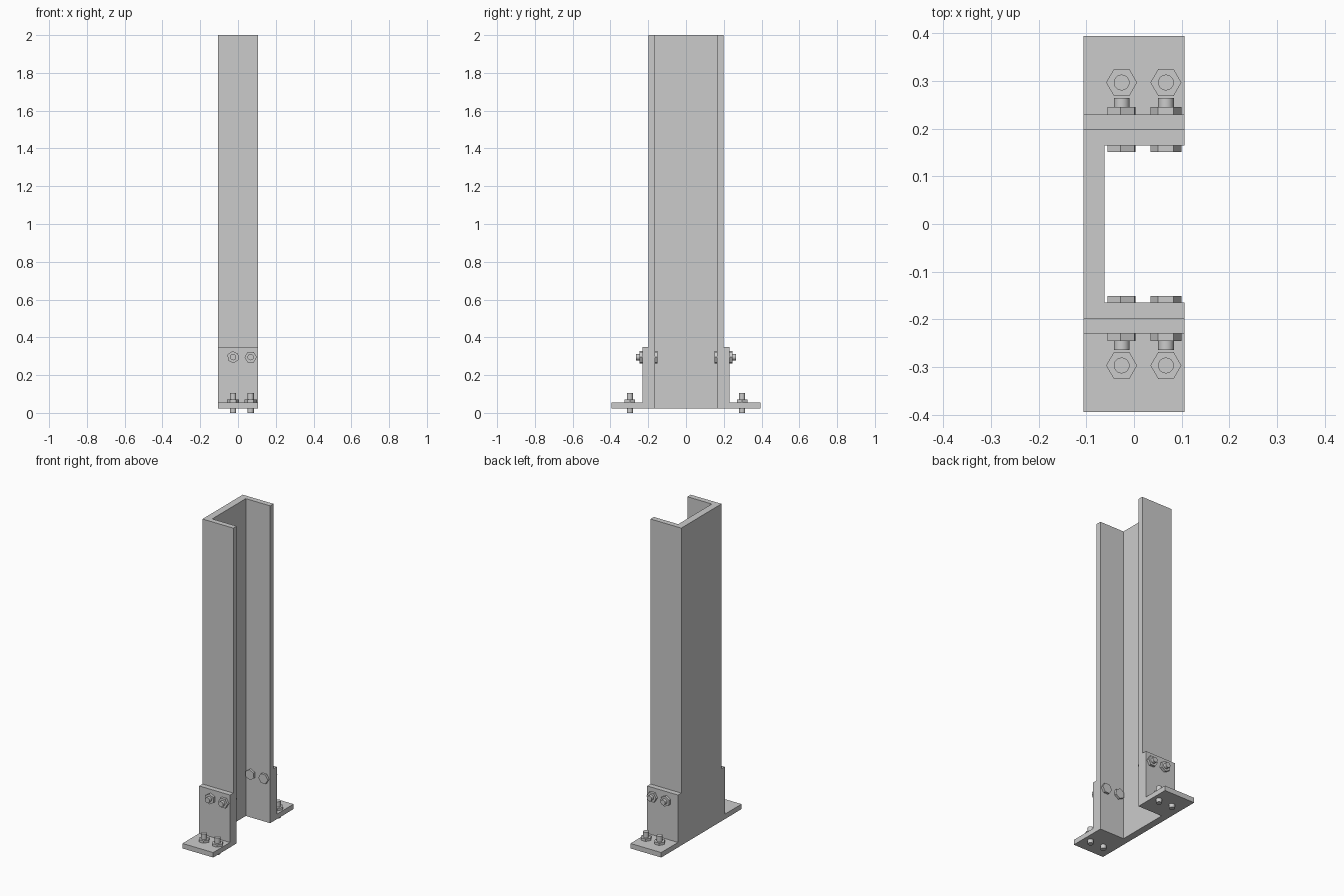
import bpy, bmesh
from math import cos, sin, tau, radians

if "Cube" in bpy.data.objects:
    bpy.data.objects.remove(bpy.data.objects["Cube"])

def prism(name, pts, axis, a, b, smooth=False):
    """Extrude a 2D profile from a to b along the given axis."""
    place = {'X': lambda u, v, w: (w, u, v),
             'Y': lambda u, v, w: (u, w, v),
             'Z': lambda u, v, w: (u, v, w)}[axis]
    bm = bmesh.new()
    lo = [bm.verts.new(place(u, v, a)) for u, v in pts]
    hi = [bm.verts.new(place(u, v, b)) for u, v in pts]
    bm.faces.new(lo)
    bm.faces.new(hi)
    n = len(pts)
    for i in range(n):
        j = (i + 1) % n
        bm.faces.new((lo[i], lo[j], hi[j], hi[i]))
    bmesh.ops.recalc_face_normals(bm, faces=bm.faces)
    me = bpy.data.meshes.new(name)
    bm.to_mesh(me)
    bm.free()
    ob = bpy.data.objects.new(name, me)
    bpy.context.collection.objects.link(ob)
    if smooth:
        bpy.ops.object.select_all(action='DESELECT')
        bpy.context.view_layer.objects.active = ob
        ob.select_set(True)
        bpy.ops.object.shade_smooth_by_angle(angle=radians(40))
    return ob

def ngon(cx, cy, r, n, turn=0):
    return [(cx + r * cos(tau * i / n + radians(turn)),
             cy + r * sin(tau * i / n + radians(turn))) for i in range(n)]

HX = 0.106                      # half width in x
FI, FO, BO = 0.165, 0.198, 0.23  # flange inner, flange outer, bracket outer
Z0, ZP = 0.024, 0.055           # plate bottom and top
NUT_R, ROD_R = 0.0325, 0.0165

# U-channel post, open towards +x
prism("channel_post", [(-HX, -FO), (HX, -FO), (HX, -FI), (-0.062, -FI),
                       (-0.062, FI), (HX, FI), (HX, FO), (-HX, FO)], 'Z', Z0, 2.0)

for side, s in (("front", -1), ("back", 1)):
    # L-shaped foot bracket
    prism(f"{side}_angle_bracket",
          [(s * FO, Z0), (s * 0.395, Z0), (s * 0.395, ZP),
           (s * BO, ZP), (s * BO, 0.35), (s * FO, 0.35)], 'X', -HX, HX)
    for i, (x, turn) in enumerate(((-0.026, 4 + 30), (0.067, 0)), 1):
        # Horizontal bolt through flange and bracket
        zb = 0.295
        prism(f"{side}_bolt_head_{i}", ngon(x, zb, NUT_R, 6, turn), 'Y', s * 0.151, s * FI)
        prism(f"{side}_bolt_nut_{i}", ngon(x, zb, NUT_R, 6, turn), 'Y', s * BO, s * 0.246)
        prism(f"{side}_bolt_shank_{i}", ngon(x, zb, ROD_R, 32), 'Y', s * 0.16, s * 0.265, True)
        # Vertical anchor through the foot
        prism(f"{side}_anchor_nut_{i}", ngon(x, s * 0.297, NUT_R, 6), 'Z', ZP, 0.07)
        prism(f"{side}_anchor_rod_{i}", ngon(x, s * 0.297, ROD_R, 32), 'Z', 0, 0.104, True)
